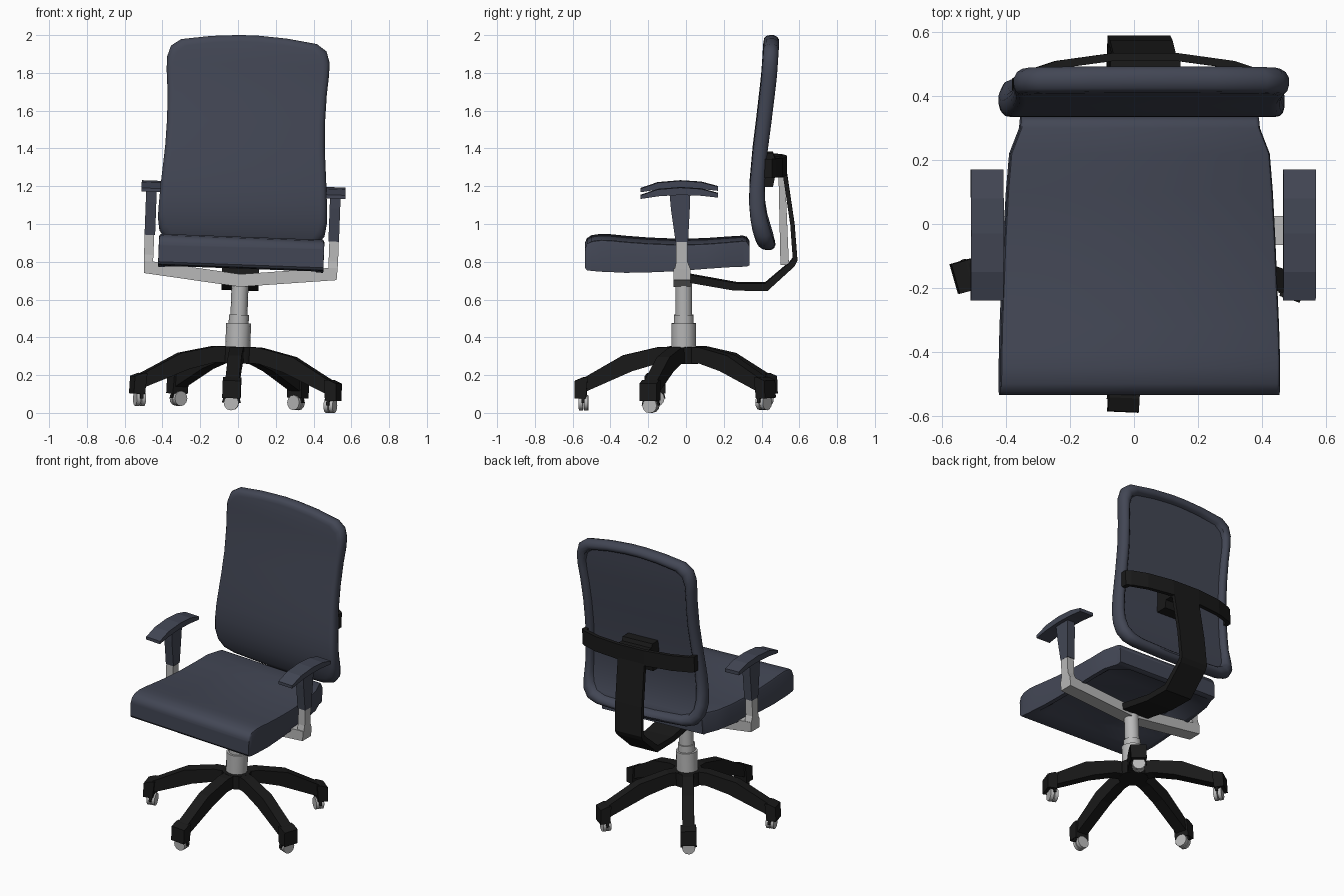
import bpy, bmesh
from math import radians, sin, cos, pi
from mathutils import Matrix, Vector


def material(name, rgb):
    m = bpy.data.materials.new(name)
    m.diffuse_color = (*rgb, 1)
    return m


FABRIC = material("navy_fabric", (0.055, 0.062, 0.09))
BLACK = material("black_plastic", (0.01, 0.01, 0.01))
SILVER = material("silver_metal", (0.48, 0.48, 0.48))

# The whole chair leans slightly to one side
LEAN = Matrix.Translation((-0.014, 0, 0)) @ Matrix.Rotation(radians(2.1), 4, 'Y')


def lerp(table, t):
    for (a, u), (b, v) in zip(table, table[1:]):
        if t <= b:
            return u + (v - u) * max(0, (t - a) / (b - a))
    return table[-1][1]


def loft(name, rings, mat, smooth=None, ladder=True, place=Matrix()):
    """Skin equal rings; ends closed by a ladder of quads or one n-gon."""
    bm = bmesh.new()
    vs = [[bm.verts.new(p) for p in r] for r in rings]
    n = len(vs[0])
    for a, b in zip(vs, vs[1:]):
        for i in range(n):
            j = (i + 1) % n
            bm.faces.new((a[i], a[j], b[j], b[i]))
    for r in (vs[0], vs[-1]):
        if ladder:
            for i in range(n // 2 - 1):
                bm.faces.new((r[i], r[i + 1], r[n - 2 - i], r[n - 1 - i]))
        else:
            bm.faces.new(r)
    bmesh.ops.recalc_face_normals(bm, faces=bm.faces)
    bm.transform(LEAN @ place)
    me = bpy.data.meshes.new(name)
    bm.to_mesh(me)
    bm.free()
    me.materials.append(mat)
    if smooth:
        me.shade_smooth()
        me.set_sharp_from_angle(angle=radians(smooth))
    ob = bpy.data.objects.new(name, me)
    bpy.context.collection.objects.link(ob)
    return ob


def prism(name, pts, axis, lo, hi, mat, place=Matrix(), smooth=None):
    """Extrude a 2D outline along the given axis from lo to hi."""
    def at(p, c):
        q = list(p)
        q.insert('xyz'.index(axis), c)
        return Vector(q)
    return loft(name, [[at(p, c) for p in pts] for c in (lo, hi)], mat, smooth, False, place)


def rect(x, y, z, hx, hy):
    return [(x + hx, y - hy, z), (x + hx, y + hy, z), (x - hx, y + hy, z), (x - hx, y - hy, z)]


def circle(r, n, cx=0, cy=0):
    return [(cx + r * cos(2 * pi * i / n), cy + r * sin(2 * pi * i / n)) for i in range(n)]


# Backrest: rounded pad following a curved side profile, recessed behind
outline = [(0.10, 0.866), (0.33, 0.878), (0.40, 0.90), (0.437, 0.95), (0.448, 1.02), (0.445, 1.1),
           (0.439, 1.2), (0.431, 1.3), (0.423, 1.4), (0.418, 1.55), (0.422, 1.7), (0.43, 1.8),
           (0.431, 1.87), (0.412, 1.93), (0.36, 1.967), (0.2, 1.99), (0.05, 2.0)]
front = [(0.86, 0.395), (0.92, 0.37), (1.0, 0.346), (1.1, 0.334), (1.2, 0.335), (1.4, 0.353),
         (1.6, 0.378), (1.8, 0.40), (2.0, 0.412)]
thick = [(0.86, 0.09), (0.95, 0.1), (1.1, 0.085), (1.3, 0.08), (2.0, 0.085)]


def back_ring(inset, depth):
    half = []
    for x, z in outline:
        zz = 1.43 + (z - 1.43) * (1 - inset / 0.57)
        half.append((x * (1 - inset / 0.43), lerp(front, zz) + depth * lerp(thick, zz), zz))
    return half + [(-x, y, z) for x, y, z in reversed(half)]


loft("backrest", [back_ring(*p) for p in (
    (0.035, 0), (0.016, 0.04), (0.005, 0.16), (0, 0.38), (0, 0.62), (0.01, 0.85),
    (0.026, 0.98), (0.042, 0.98), (0.055, 0.86), (0.06, 0.6))], FABRIC, 40)

# Seat: stations along y as (y, half width, top, bottom, recess underneath)
stations = [(-0.535, 0.437, 0.885, 0.785, 0), (-0.525, 0.438, 0.91, 0.772, 0),
            (-0.50, 0.438, 0.926, 0.768, 0), (-0.45, 0.438, 0.933, 0.764, 0),
            (-0.40, 0.437, 0.931, 0.762, 0.02), (-0.32, 0.435, 0.923, 0.758, 0.06),
            (-0.2, 0.43, 0.914, 0.76, 0.07), (-0.05, 0.424, 0.908, 0.766, 0.07),
            (0.1, 0.416, 0.911, 0.778, 0.07), (0.22, 0.406, 0.92, 0.786, 0.06),
            (0.30, 0.375, 0.926, 0.788, 0), (0.322, 0.373, 0.92, 0.788, 0),
            (0.335, 0.372, 0.90, 0.795, 0)]
rings = []
for y, w, t, b, d in stations:
    half = [(w - 0.012, y, t), (w - 0.004, y, t - 0.004), (w, y, t - 0.015), (w, y, b),
            (w - 0.03, y, b), (w - 0.11, y, b + d)]
    rings.append(half + [(-x, y, z) for x, y, z in reversed(half)])
loft("seat", rings, FABRIC, 40)

# Arm crossbar, then posts, uprights and pads on both sides
bar = [(0, 0.668), (0.51, 0.722), (0.513, 0.785), (0.467, 0.785), (0, 0.735)]
prism("arm_crossbar", bar + [(-x, z) for x, z in reversed(bar[1:4])], 'y', -0.065, 0.025, SILVER)
pad = [(-0.24, 1.153), (-0.24, 1.172), (-0.15, 1.203), (-0.03, 1.213), (0.08, 1.206), (0.17, 1.182),
       (0.17, 1.160), (0.07, 1.171), (-0.03, 1.174), (-0.14, 1.168)]
for side, s in (("left", -1), ("right", 1)):
    loft(side + "_arm_post", [rect(s * 0.489, -0.018, 0.78, 0.024, 0.042),
                              rect(s * 0.489, -0.022, 0.82, 0.025, 0.03),
                              rect(s * 0.489, -0.022, 0.925, 0.025, 0.03)], SILVER)
    loft(side + "_arm_upright", [rect(s * 0.487, -0.022, 0.925, 0.028, 0.033),
                                 rect(s * 0.487, -0.03, 1.10, 0.028, 0.05),
                                 rect(s * 0.487, -0.032, 1.18, 0.028, 0.055)], FABRIC)
    lo, hi = sorted((s * 0.438, s * 0.54))
    prism(side + "_arm_pad", pad, 'x', lo, hi, FABRIC)

# Back support: bent spine, silver rod, curved yoke and mounting block
spine = [(0.02, 0.692), (0.25, 0.652), (0.43, 0.648), (0.575, 0.78), (0.59, 0.81), (0.575, 1.0),
         (0.535, 1.27), (0.535, 1.36), (0.512, 1.36), (0.512, 1.27), (0.552, 1.0), (0.565, 0.82),
         (0.55, 0.80), (0.42, 0.69), (0.27, 0.69), (0.02, 0.735)]
prism("back_spine", spine, 'x', -0.098, 0.098, BLACK)
prism("back_rod", [(0.50, 0.785), (0.545, 0.785), (0.525, 1.25), (0.49, 1.25)], 'x', -0.014, 0.014, SILVER)
yoke = [(0.1, 0.535), (0.28, 0.51), (0.385, 0.475), (0.414, 0.455), (0.414, 0.415),
        (0.39, 0.415), (0.38, 0.452), (0.27, 0.487), (0.1, 0.51)]
yoke += [(-x, y) for x, y in reversed(yoke)]
prism("back_yoke", yoke, 'z', 1.26, 1.36, BLACK)
prism("back_mount", [(0.385, 1.2), (0.46, 1.2), (0.47, 1.25), (0.515, 1.25), (0.515, 1.355),
                     (0.47, 1.355), (0.46, 1.38), (0.385, 1.38)], 'x', -0.11, 0.11, BLACK)

# Gas column in three steps, and hub
HUB = Matrix.Translation((0, -0.012, 0))
for name, r, lo, hi in (("column_lower", 0.066, 0.33, 0.475), ("column_middle", 0.053, 0.475, 0.52),
                        ("column_upper", 0.045, 0.52, 0.70)):
    prism(name, circle(r, 14), 'z', lo, hi, SILVER, HUB, 35)
prism("base_hub", circle(0.09, 15), 'z', 0.262, 0.35, BLACK, HUB, 35)

# Five-star base with twin-wheel casters, pitched a touch forward
TILT = HUB @ Matrix.Rotation(radians(0.8), 4, 'X')
leg = [(0.04, 0.265), (0.04, 0.35), (0.13, 0.35), (0.32, 0.308), (0.54, 0.185), (0.54, 0.11),
       (0.27, 0.225), (0.13, 0.265)]
foot = [(0.515, 0.085), (0.505, 0.195), (0.53, 0.195), (0.573, 0.178), (0.576, 0.085)]
hood = [(0.05 * cos(a * pi / 6), 0.06 + 0.05 * sin(a * pi / 6)) for a in range(7)]
for k, angle in enumerate((267.5, 341, 53, 125, 196)):
    P = TILT @ Matrix.Rotation(radians(angle), 4, 'Z')
    prism(f"base_leg_{k}", leg, 'y', -0.036, 0.036, BLACK, P)
    prism(f"base_foot_{k}", foot, 'y', -0.048, 0.048, BLACK, P)
    prism(f"caster_hood_{k}", hood, 'x', 0.522, 0.538, BLACK, P)
    for w, r0 in (("inner", 0.505), ("outer", 0.533)):
        prism(f"caster_wheel_{w}_{k}", circle(0.04, 12, 0, 0.06), 'x', r0, r0 + 0.022, SILVER, P, 35)
